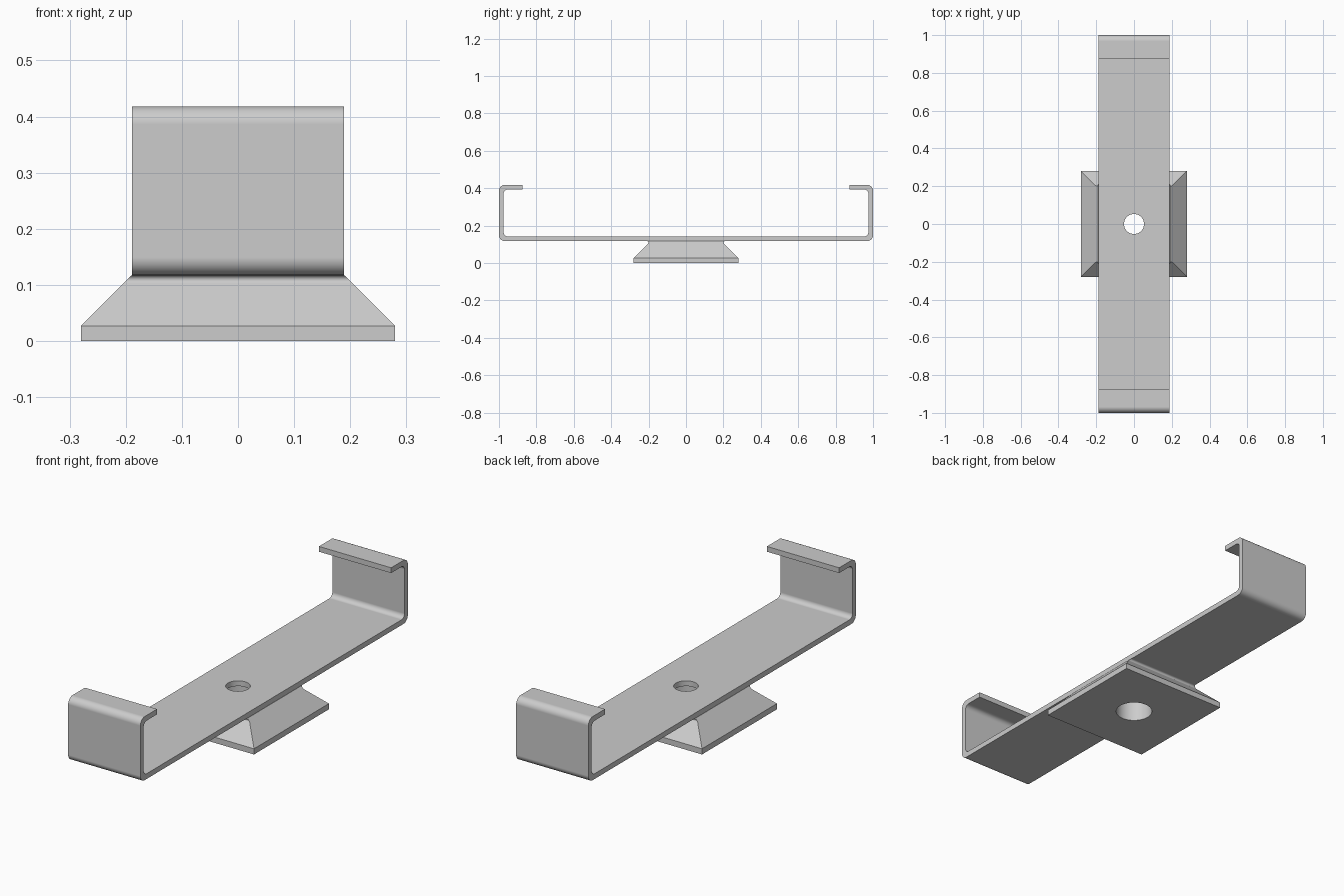
import bpy, bmesh, math
from mathutils import Vector

cube = bpy.data.objects.get("Cube")
if cube:
    bpy.data.objects.remove(cube, do_unlink=True)

HALF_WIDTH = 0.189
UNDERSIDE, TOP, THICK = 0.117, 0.418, 0.025
LIP_END = 0.875
OUTER_R, INNER_R = 0.032, 0.022
FOOT, FOOT_EDGE = 0.28, 0.027

metal = bpy.data.materials.new("grey metal")
metal.use_nodes = True
colour = (0.604, 0.604, 0.604, 1)
metal.diffuse_color = colour
metal.node_tree.nodes["Principled BSDF"].inputs["Base Color"].default_value = colour


def round_corners(corners, steps=8):
    """Closed 2D outline from (a, b, radius) corners, with arcs at the rounded ones."""
    outline = []
    for i, (a, b, r) in enumerate(corners):
        p = Vector((a, b))
        if r == 0:
            outline.append(p)
            continue
        to_prev = (Vector(corners[i - 1][:2]) - p).normalized()
        to_next = (Vector(corners[(i + 1) % len(corners)][:2]) - p).normalized()
        half = to_prev.angle(to_next) / 2
        centre = p + (to_prev + to_next).normalized() * (r / math.sin(half))
        start = (p + to_prev * (r / math.tan(half)) - centre).normalized()
        end = (p + to_next * (r / math.tan(half)) - centre).normalized()
        for k in range(steps + 1):
            outline.append(centre + start.slerp(end, k / steps) * r)
    return outline


def finish(bm, name):
    bmesh.ops.recalc_face_normals(bm, faces=bm.faces)
    mesh = bpy.data.meshes.new(name)
    bm.to_mesh(mesh)
    bm.free()
    obj = bpy.data.objects.new(name, mesh)
    bpy.context.collection.objects.link(obj)
    mesh.materials.append(metal)
    return obj


def select_only(obj):
    bpy.ops.object.select_all(action="DESELECT")
    obj.select_set(True)
    bpy.context.view_layer.objects.active = obj


def drill(obj, radius):
    """Cut a vertical round hole through the middle, then shade the part."""
    bpy.ops.mesh.primitive_cylinder_add(vertices=64, radius=radius, depth=2)
    cutter = bpy.context.object
    cutter.hide_render = True
    cutter.data.materials.append(metal)
    select_only(obj)
    cut = obj.modifiers.new("hole", "BOOLEAN")
    cut.operation, cut.solver, cut.object = "DIFFERENCE", "EXACT", cutter
    bpy.ops.object.modifier_apply(modifier=cut.name)
    bpy.data.objects.remove(cutter, do_unlink=True)
    bpy.ops.object.shade_smooth_by_angle(angle=math.radians(30))
    normals = obj.modifiers.new("even shading", "WEIGHTED_NORMAL")
    normals.keep_sharp = True
    normals.weight = 100


# Bent strip: one side of the outline, mirrored, then extruded across the width
inside = 1 - THICK
side = [
    (1, UNDERSIDE, OUTER_R),
    (1, TOP, OUTER_R),
    (LIP_END, TOP, 0),
    (LIP_END, TOP - THICK, 0),
    (inside, TOP - THICK, INNER_R),
    (inside, UNDERSIDE + THICK, INNER_R),
]
outline = round_corners(side + [(-y, z, r) for y, z, r in reversed(side)])
bm = bmesh.new()
face = bm.faces.new([bm.verts.new((-HALF_WIDTH, p.x, p.y)) for p in outline])
grown = bmesh.ops.extrude_face_region(bm, geom=[face], use_keep_orig=True)
moved = [g for g in grown["geom"] if isinstance(g, bmesh.types.BMVert)]
bmesh.ops.translate(bm, verts=moved, vec=(2 * HALF_WIDTH, 0, 0))
drill(finish(bm, "bent_strip"), 0.053)

# Foot: stacked rectangles, with a fillet where the front and back slopes meet the strip
neck = FOOT - (UNDERSIDE - FOOT_EDGE)
profile = round_corners([
    (FOOT, 0, 0),
    (FOOT, FOOT_EDGE, 0),
    (neck, UNDERSIDE, 0.008),
    (FOOT, UNDERSIDE, 0),
])[:-1]
bm = bmesh.new()
rings = []
for y, z in profile:
    x = min(FOOT, FOOT + FOOT_EDGE - z)
    rings.append([bm.verts.new((sx * x, sy * y, z))
                  for sx, sy in ((-1, -1), (1, -1), (1, 1), (-1, 1))])
for low, high in zip(rings, rings[1:]):
    for i in range(4):
        j = (i + 1) % 4
        bm.faces.new((low[i], low[j], high[j], high[i]))
bm.faces.new(rings[0])
bm.faces.new(rings[-1])
drill(finish(bm, "foot"), 0.082)
